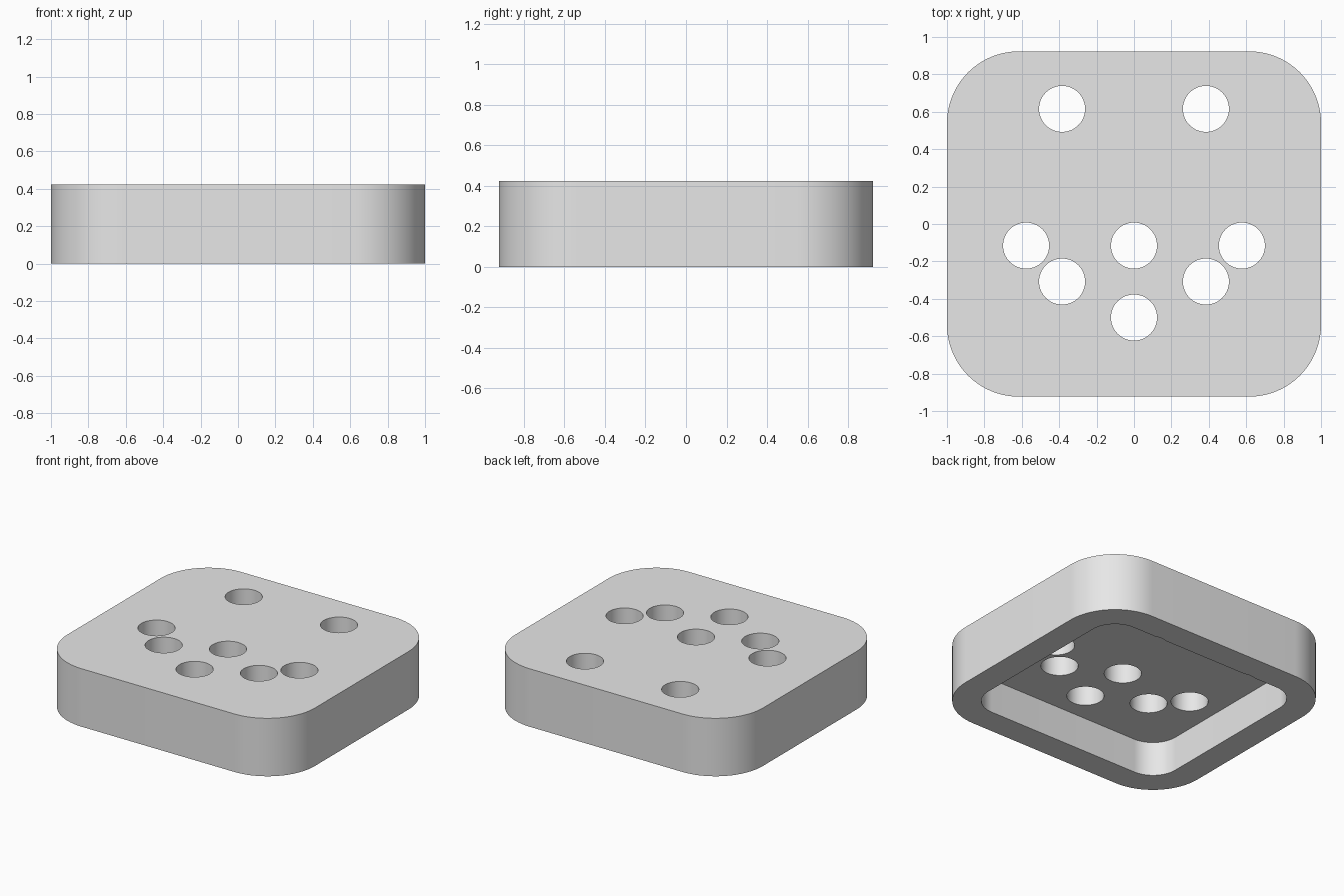
import bpy
import bmesh
from math import sin, cos, pi, radians

cube = bpy.data.objects.get("Cube")
if cube:
    bpy.data.objects.remove(cube, do_unlink=True)

UNIT = 1 / 26          # the block is 52 units wide
HEIGHT = 11 * UNIT
CAVITY = 6.5 * UNIT

grey = bpy.data.materials.new("light_grey")
grey.use_nodes = True
grey.diffuse_color = (0.8, 0.8, 0.8, 1)
grey.node_tree.nodes["Principled BSDF"].inputs["Base Color"].default_value = (0.8, 0.8, 0.8, 1)


def rounded_outline(hx, hy, r, steps=24):
    """Counter-clockwise rounded rectangle outline."""
    points = []
    for i, (sx, sy) in enumerate([(1, 1), (-1, 1), (-1, -1), (1, -1)]):
        for k in range(steps + 1):
            a = (i + k / steps) * pi / 2
            points.append((sx * (hx - r) + r * cos(a), sy * (hy - r) + r * sin(a)))
    return points


def circle_outline(cx, cy, r, steps=64):
    return [(cx + r * cos(2 * pi * k / steps), cy + r * sin(2 * pi * k / steps))
            for k in range(steps)]


def prism(name, outlines, z0, z1):
    """Extrude closed outlines into one mesh object."""
    bm = bmesh.new()
    for outline in outlines:
        base = bm.faces.new([bm.verts.new((x, y, z0)) for x, y in outline])
        top = bmesh.ops.extrude_face_region(bm, geom=[base])["geom"]
        verts = [v for v in top if isinstance(v, bmesh.types.BMVert)]
        bmesh.ops.translate(bm, verts=verts, vec=(0, 0, z1 - z0))
    bmesh.ops.recalc_face_normals(bm, faces=bm.faces)
    mesh = bpy.data.meshes.new(name)
    bm.to_mesh(mesh)
    bm.free()
    mesh.materials.append(grey)
    obj = bpy.data.objects.new(name, mesh)
    bpy.context.collection.objects.link(obj)
    return obj


# Rounded block
block = prism("block", [rounded_outline(26 * UNIT, 24 * UNIT, 10 * UNIT)], 0, HEIGHT)

# Hollow underside
cavity = prism("cavity_cutter", [rounded_outline(21 * UNIT, 19 * UNIT, 5 * UNIT)], -0.1, CAVITY)

# Round through holes: mirrored pairs and two on the centre line
centres = [(0, -3), (0, -13)]
for x, y in [(10, 16), (15, -3), (10, -8)]:
    centres += [(x, y), (-x, y)]
holes = prism("hole_cutter",
              [circle_outline(x * UNIT, y * UNIT, 3.2 * UNIT) for x, y in centres],
              -0.2, HEIGHT + 0.1)

# Cut, then discard the cutters
bpy.ops.object.select_all(action="DESELECT")
block.select_set(True)
bpy.context.view_layer.objects.active = block
for cutter in (cavity, holes):
    cutter.hide_render = True
    mod = block.modifiers.new(cutter.name, "BOOLEAN")
    mod.operation = "DIFFERENCE"
    mod.solver = "EXACT"
    mod.object = cutter
    bpy.ops.object.modifier_apply(modifier=mod.name)
    bpy.data.objects.remove(cutter, do_unlink=True)

bpy.ops.object.shade_smooth_by_angle(angle=radians(30))
